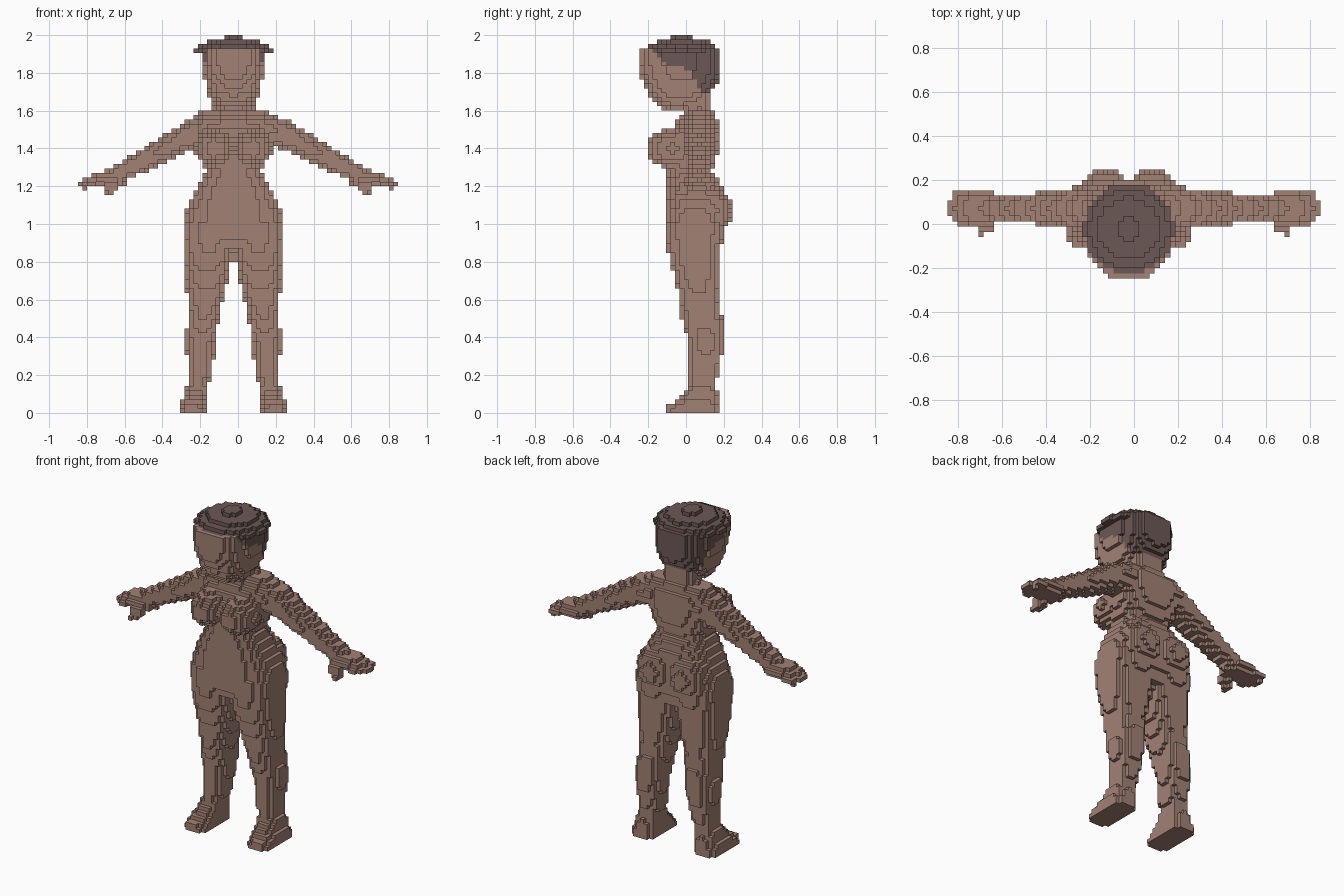
import bpy
import bmesh

if "Cube" in bpy.data.objects:
    bpy.data.objects.remove(bpy.data.objects["Cube"], do_unlink=True)

V = 2 / 85            # block size
CX = -V               # middle of the body


def material(name, rgb):
    m = bpy.data.materials.new(name)
    m.use_nodes = True
    m.diffuse_color = (*rgb, 1)
    m.node_tree.nodes["Principled BSDF"].inputs["Base Color"].default_value = (*rgb, 1)
    return m


SKIN = material("skin", (0.36, 0.22, 0.175))
HAIR = material("dark_hair", (0.15, 0.098, 0.09))


def interp(rows, z):
    """Blend the two rows either side of z; None outside the range."""
    for a, b in zip(rows, rows[1:]):
        if a[0] <= z <= b[0]:
            t = (z - a[0]) / (b[0] - a[0])
            return [p + (q - p) * t for p, q in zip(a[1:], b[1:])]
    return None


# Shape tests: each returns a function telling whether a block is filled
def loft(rows, power=2.4):
    """Stack of rounded sections, rows of (z, x0, x1, y0, y1)."""
    def inside(x, y, z):
        s = interp(rows, z)
        if s is None:
            return False
        x0, x1, y0, y1 = s
        u = abs(2 * x - x0 - x1) / (x1 - x0)
        v = abs(2 * y - y0 - y1) / (y1 - y0)
        return u < 1 and v < 1 and u ** power + v ** power <= 1
    return inside


def column(rows, power=2.4):
    """Symmetric loft, rows of (z, half width, y0, y1)."""
    return loft([(z, -w, w, a, b) for z, w, a, b in rows], power)


def ball(c, r):
    return lambda x, y, z: sum(((p - q) / s) ** 2 for p, q, s in zip((x, y, z), c, r)) <= 1


def limb(points):
    """Tapered tube through (x, y, z, radius) points, a little deeper in y."""
    def inside(x, y, z):
        for a, b in zip(points, points[1:]):
            d = [b[i] - a[i] for i in range(3)]
            w = (x - a[0], y - a[1], z - a[2])
            t = sum(p * q for p, q in zip(w, d)) / sum(p * p for p in d)
            t = min(1, max(0, t))
            e = [p - q * t for p, q in zip(w, d)]
            if e[0] ** 2 + (e[1] / 1.2) ** 2 + e[2] ** 2 <= (a[3] + (b[3] - a[3]) * t) ** 2:
                return True
        return False
    return inside


def union(*shapes):
    return lambda x, y, z: any(s(x, y, z) for s in shapes)


# Head, with hair falling behind a sloping hairline
head = column([(1.605, .085, -.12, .02), (1.65, .12, -.17, .09), (1.70, .145, -.20, .135),
               (1.78, .155, -.24, .18), (1.83, .158, -.25, .185), (1.925, .158, -.25, .185)], 2.7)
hairline = [(1.69, .10), (1.74, .055), (1.815, .02), (1.835, -.08), (1.92, -.19)]


def back_hair(x, y, z):
    edge = interp(hairline, z)
    return edge is not None and y > edge[0] and head(x, y, z)


# Stepped crown: one disc per block layer
def crown(x, y, z):
    for low, r in ((1.977, .055), (1.953, .14), (1.93, .18), (1.906, .202)):
        if z > low:
            return x * x + (y + .02) ** 2 <= r * r
    return False


neck = column([(1.55, .11, -.01, .14), (1.75, .10, -.01, .13)])
torso = column([(.88, .25, -.085, .18), (.95, .262, -.10, .19), (1.03, .268, -.105, .20),
                (1.10, .245, -.105, .20), (1.20, .19, -.105, .19), (1.28, .147, -.10, .14),
                (1.36, .18, -.10, .165), (1.45, .205, -.10, .175), (1.54, .215, -.05, .175),
                (1.58, .20, -.01, .15), (1.602, .15, .01, .13)], 2.8)
leg = loft([(0, .14, .24, .02, .165), (.14, .135, .235, .02, .155), (.25, .11, .24, .015, .18),
            (.38, .095, .255, .015, .20), (.50, .08, .24, -.025, .195), (.60, .055, .243, -.035, .17),
            (.70, .03, .255, -.06, .175), (.85, .0, .265, -.095, .185), (1.0, -.01, .266, -.105, .20)], 2.6)
foot = loft([(0, .14, .285, -.115, .175), (.035, .14, .285, -.10, .175),
             (.065, .14, .272, -.05, .172), (.14, .14, .25, .015, .16)], 3)
breast = ball((.10, -.075, 1.40), (.103, .13, .10))
buttock = ball((.105, .13, 1.07), (.125, .115, .13))
arm = limb([(.15, .07, 1.505, .083), (.24, .07, 1.475, .076), (.49, .07, 1.34, .056),
            (.66, .07, 1.255, .046)])
hand = union(ball((.69, .07, 1.235), (.11, .078, .045)),
             limb([(.66, .03, 1.235, .03), (.67, -.01, 1.20, .03), (.695, -.02, 1.175, .025)]),
             *[limb([(.70, y, 1.24, .028), (tip, y, 1.21, .022)])
               for y, tip in ((.025, .80), (.07, .83), (.115, .81))])

# (name, shape, material, mirror centre, side); earlier parts claim blocks first
parts = [("hair_crown", crown, HAIR, CX, 0), ("back_hair", back_hair, HAIR, CX, 0),
         ("head", head, SKIN, CX, 0), ("neck", neck, SKIN, CX, 0)]
for name, shape, centre in (("breast", breast, CX), ("buttock", buttock, CX), ("foot", foot, CX),
                            ("leg", leg, CX), ("hand", hand, 0), ("arm", arm, 0)):
    parts += [("left_" + name, shape, SKIN, centre, 1), ("right_" + name, shape, SKIN, centre, -1)]
parts.append(("torso", torso, SKIN, CX, 0))

# Fill the block grid
grid = {}
for i in range(-36, 36):
    for j in range(-10, 11):
        for k in range(85):
            x, y, z = (i + .5) * V, j * V, (k + .5) * V
            for n, (name, shape, mat, centre, side) in enumerate(parts):
                px = x - centre
                if side and px * side < 0:
                    continue
                if shape(px * (side or 1), y, z):
                    grid[i, j, k] = n
                    break

# Skin each part with the outward faces of its blocks
SIDES = {}
for axis in range(3):
    u, v = (axis + 1) % 3, (axis + 2) % 3
    for s in (0, 1):
        ring = []
        for a, b in ((0, 0), (1, 0), (1, 1), (0, 1)):
            c = [0, 0, 0]
            c[axis], c[u], c[v] = s, a, b
            ring.append(tuple(c))
        step = [0, 0, 0]
        step[axis] = 2 * s - 1
        SIDES[tuple(step)] = ring if s else ring[::-1]

for n, (name, shape, mat, centre, side) in enumerate(parts):
    bm = bmesh.new()
    verts = {}
    for cell, owner in grid.items():
        if owner != n:
            continue
        for step, ring in SIDES.items():
            if tuple(p + q for p, q in zip(cell, step)) in grid:
                continue
            face = []
            for c in ring:
                key = tuple(p + q for p, q in zip(cell, c))
                if key not in verts:
                    verts[key] = bm.verts.new((key[0] * V, (key[1] - .5) * V, key[2] * V))
                face.append(verts[key])
            bm.faces.new(face)
    mesh = bpy.data.meshes.new(name)
    bm.to_mesh(mesh)
    bm.free()
    mesh.materials.append(mat)
    bpy.context.collection.objects.link(bpy.data.objects.new(name, mesh))
